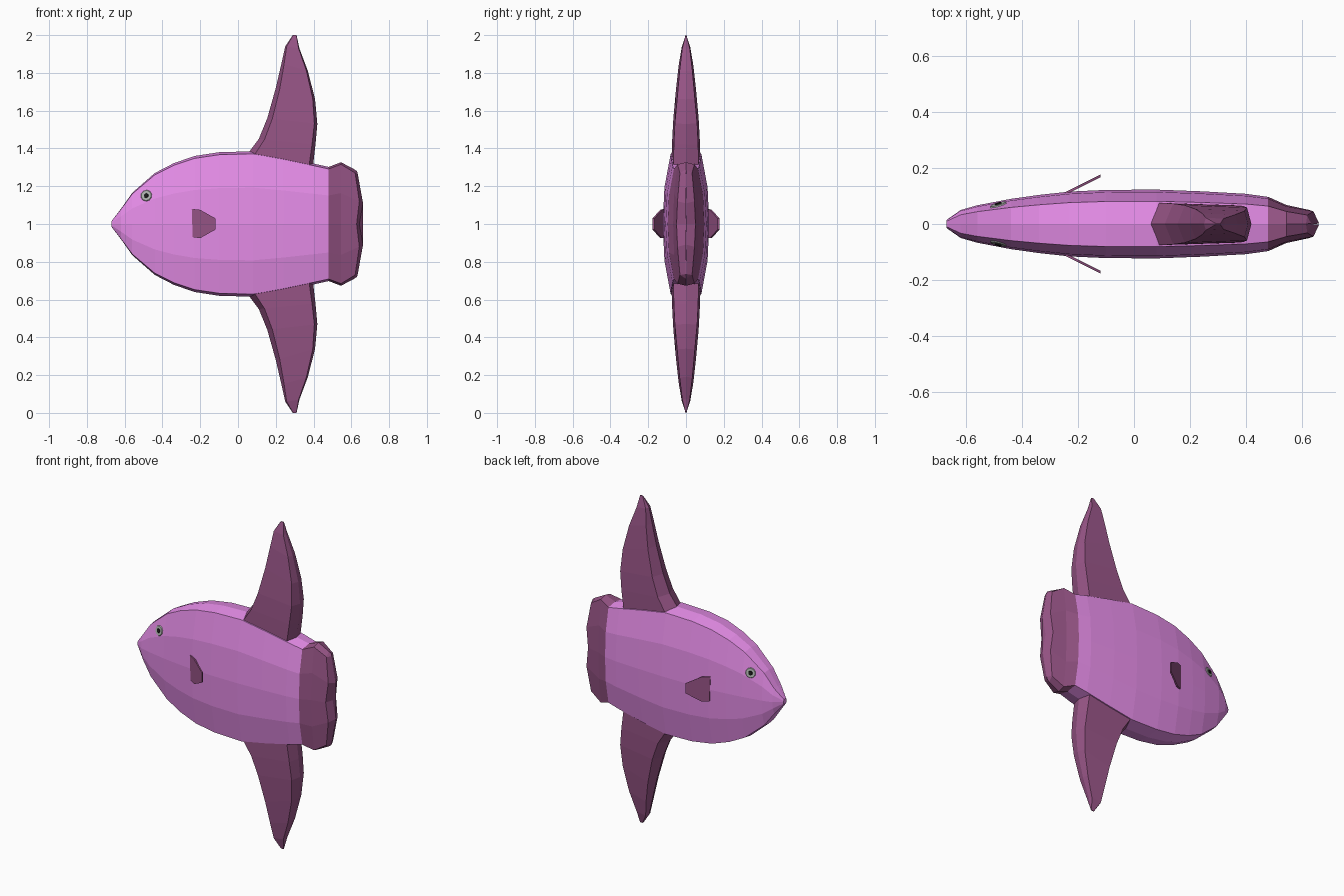
import bpy, bmesh
from mathutils import Vector, Matrix

if "Cube" in bpy.data.objects:
    bpy.data.objects.remove(bpy.data.objects["Cube"])


def material(name, rgb):
    m = bpy.data.materials.new(name)
    m.diffuse_color = (*rgb, 1)
    m.use_nodes = True
    m.node_tree.nodes["Principled BSDF"].inputs["Base Color"].default_value = m.diffuse_color
    return m


PINK = material("pink skin", (0.80, 0.27, 0.82))
PLUM = material("plum fin", (0.31, 0.09, 0.24))
GREY = material("eye grey", (0.42, 0.45, 0.42))
BLACK = material("pupil black", (0.01, 0.01, 0.01))


def finish(name, bm, mat):
    bmesh.ops.remove_doubles(bm, verts=bm.verts, dist=0.0004)
    bmesh.ops.recalc_face_normals(bm, faces=bm.faces)
    me = bpy.data.meshes.new(name)
    bm.to_mesh(me)
    bm.free()
    me.materials.append(mat)
    ob = bpy.data.objects.new(name, me)
    bpy.context.collection.objects.link(ob)
    return ob


def loft(name, rings, mat):
    """Skin a list of equal-length point loops and cap both ends."""
    bm = bmesh.new()
    loops = [[bm.verts.new(p) for p in r] for r in rings]
    n = len(loops[0])
    for a, b in zip(loops, loops[1:]):
        for i in range(n):
            j = (i + 1) % n
            bm.faces.new((a[i], a[j], b[j], b[i]))
    bm.faces.new(loops[0])
    bm.faces.new(loops[-1])
    return finish(name, bm, mat)


def full_loop(quarter):
    """Mirror a top-to-side quarter of (x, y, z) into a closed section around z = 1."""
    right = quarter + [(x, y, -z) for x, y, z in quarter[-2::-1]]
    left = [(x, -y, z) for x, y, z in right[-2:0:-1]]
    return [(x, y, z + 1) for x, y, z in right + left]


def section(x, w, h):
    return full_loop([(x, 0, h), (x, .66 * w, .965 * h),
                      (x, .93 * w, .5 * h), (x, w, 0)])


# Body: x, half width, half height
body = loft("body", [section(*s) for s in (
    (-.67, .015, .015), (-.62, .05, .08), (-.56, .067, .165), (-.44, .09, .27),
    (-.34, .104, .322), (-.23, .116, .36), (-.10, .122, .38), (.08, .123, .385),
    (.24, .117, .355), (.40, .108, .32), (.48, .097, .302))], PINK)

# Tail: flared rings closing on a wavy trailing edge
tail_end = full_loop([(.63, .002, .28), (.634, .002, .265), (.662, .002, .11), (.642, .002, 0)])
tail_mid = full_loop([(.615, 0, .29), (.62, .032, .27), (.642, .045, .12), (.628, .05, 0)])
loft("tail_fin", [section(.48, .097, .302), section(.545, .068, .327),
                  tail_mid, tail_end], PLUM)

# Tall fins: front x, front z, rear x, rear z, half thickness
FIN = ((.05, 1.37, .395, 1.29, .076), (.11, 1.45, .41, 1.42, .073),
       (.155, 1.56, .42, 1.53, .067), (.20, 1.72, .408, 1.66, .053),
       (.23, 1.85, .37, 1.81, .038), (.25, 1.94, .325, 1.93, .022),
       (.29, 2.0, .31, 2.0, .002))


def fin_ring(s, flip):
    fx, fz, rx, rz, w = s
    pts = []
    for t, y in ((0, 0), (.1, w), (.94, w * .88), (1, 0), (.94, -w * .88), (.1, -w)):
        z = fz + (rz - fz) * t
        pts.append((fx + (rx - fx) * t, y, 2 - z if flip else z))
    return pts


for fin_name, flip in (("dorsal_fin", False), ("belly_fin", True)):
    loft(fin_name, [fin_ring(s, flip) for s in FIN], PLUM)

# Side fins: thin plates angled away from the body
OUTLINE = ((-.245, 1.08), (-.20, 1.075), (-.12, 1.03), (-.12, .97), (-.20, .925), (-.24, .93))
for side, s in (("left", 1), ("right", -1)):
    plate = [[(x, s * (.112 + (x + .24) * .5 + d), z) for x, z in OUTLINE] for d in (-.005, .005)]
    loft(side + "_side_fin", plate, PLUM)

# Eyes: shallow discs set on the body surface
bpy.context.view_layer.update()


def disc(name, pos, normal, radius, depth, mat):
    bm = bmesh.new()
    rot = normal.to_track_quat('Z', 'Y').to_matrix().to_4x4()
    bmesh.ops.create_cone(bm, cap_ends=True, segments=10, radius1=radius,
                          radius2=radius * .8, depth=depth,
                          matrix=Matrix.Translation(pos) @ rot)
    return finish(name, bm, mat)


for side, s in (("left", 1), ("right", -1)):
    hit, pos, normal, _ = body.ray_cast(Vector((-.485, s, 1.15)), Vector((0, -s, 0)))
    disc(side + "_eye", pos, normal, .034, .008, GREY)
    disc(side + "_pupil", pos + normal * .004, normal, .014, .008, BLACK)
